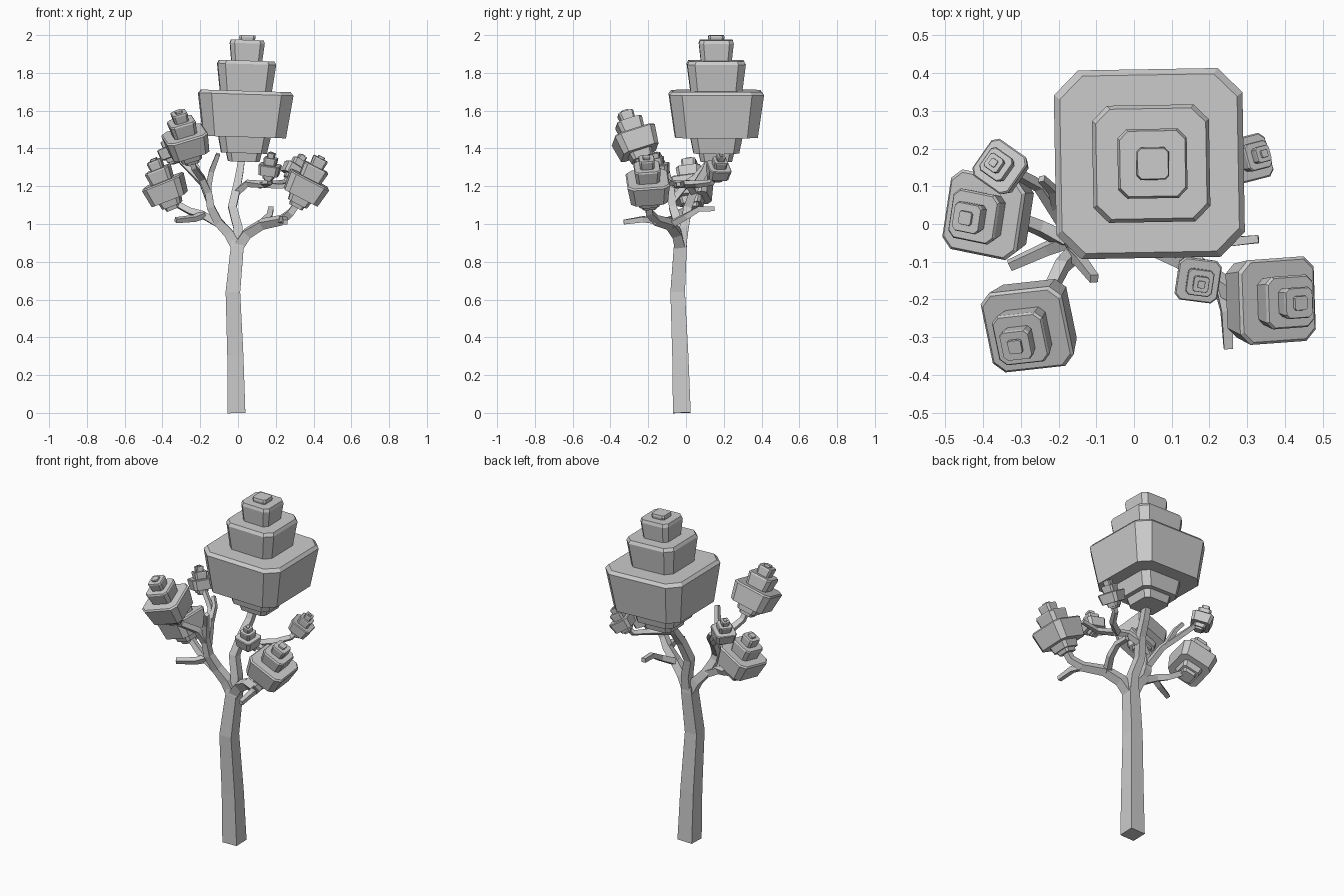
import bpy, bmesh, math
from mathutils import Vector, Quaternion

cube = bpy.data.objects.get("Cube")
if cube:
    bpy.data.objects.remove(cube)

mat = bpy.data.materials.new("pale grey")
mat.use_nodes = True
grey = (0.6, 0.6, 0.6, 1)
mat.diffuse_color = grey
mat.node_tree.nodes["Principled BSDF"].inputs["Base Color"].default_value = grey
UP = Vector((0, 0, 1))


def finish(bm, name):
    bmesh.ops.recalc_face_normals(bm, faces=bm.faces)
    mesh = bpy.data.meshes.new(name)
    bm.to_mesh(mesh)
    bm.free()
    mesh.materials.append(mat)
    obj = bpy.data.objects.new(name, mesh)
    bpy.context.collection.objects.link(obj)
    return obj


def loft(bm, rings):
    """Skin a stack of equal rings and cap both ends."""
    rows = [[bm.verts.new(p) for p in ring] for ring in rings]
    n = len(rows[0])
    for low, high in zip(rows, rows[1:]):
        for i in range(n):
            j = (i + 1) % n
            bm.faces.new((low[i], low[j], high[j], high[i]))
    bm.faces.new(rows[0][::-1])
    bm.faces.new(rows[-1])


def limb(name, points, start, end):
    """Square tapering tube along a path."""
    pts = [Vector(p) for p in points]
    last = len(pts) - 1
    rings = []
    for i, p in enumerate(pts):
        before = (p - pts[max(i - 1, 0)]).normalized()
        after = (pts[min(i + 1, last)] - p).normalized()
        turn = UP.rotation_difference(before + after)
        r = start + (end - start) * i / last
        rings.append([p + turn @ Vector((a * r, b * r, 0))
                      for a, b in ((-1, -1), (1, -1), (1, 1), (-1, 1))])
    bm = bmesh.new()
    loft(bm, rings)
    return finish(bm, name)


def octagon(half, z):
    c = half * 0.74
    return [Vector((x, y, z)) for x, y in (
        (-c, -half), (c, -half), (half, -c), (half, c),
        (c, half), (-c, half), (-half, c), (-half, -c))]


# Foliage tiers: half width at the rim, bottom height, top height
TIERS = ((0.095, 0.0, 0.07), (0.138, 0.045, 0.15), (0.25, 0.13, 0.375),
         (0.155, 0.36, 0.535), (0.092, 0.52, 0.645), (0.043, 0.63, 0.67))


def crown(name, base, direction, scale, yaw):
    bm = bmesh.new()
    for half, low, high in TIERS:
        lip = min(0.018, (high - low) * 0.3)
        loft(bm, [octagon(half * 0.87, low), octagon(half, high - lip),
                  octagon(half * 0.94, high)])
    obj = finish(bm, name)
    obj.rotation_mode = 'QUATERNION'
    obj.rotation_quaternion = (UP.rotation_difference(Vector(direction))
                               @ Quaternion(UP, math.radians(yaw)))
    obj.location = base
    obj.scale = (scale,) * 3


# Trunk
limb("trunk", [(-.008, -.022, 0), (-.014, -.03, .3), (-.027, -.044, .64),
               (-.004, -.03, .88), (-.002, -.028, .92)], .047, .03)

# Right side limbs
limb("right_limb", [(-.005, -.03, .87), (-.05, -.035, .95), (-.105, -.045, 1.01),
                    (-.145, -.07, 1.09), (-.16, -.08, 1.19)], .028, .018)
limb("right_low_branch", [(-.1, -.045, 1.0), (-.19, -.04, 1.05),
                          (-.25, -.01, 1.065), (-.35, .03, 1.12)], .02, .014)
limb("right_low_twig", [(-.18, -.045, 1.05), (-.23, -.065, 1.03),
                        (-.33, -.11, 1.02)], .017, .012)
limb("right_front_branch", [(-.16, -.08, 1.17), (-.19, -.11, 1.24),
                            (-.235, -.2, 1.3), (-.25, -.23, 1.37)], .018, .013)
limb("right_front_twig", [(-.16, -.08, 1.18), (-.14, -.1, 1.28),
                          (-.105, -.145, 1.37)], .016, .011)
limb("right_back_branch", [(-.15, -.075, 1.12), (-.19, .01, 1.22),
                           (-.25, .1, 1.28), (-.33, .145, 1.36)], .017, .011)
limb("right_back_twig", [(-.2, .03, 1.23), (-.215, .09, 1.3),
                         (-.245, .12, 1.34)], .013, .009)

# Central limbs
limb("centre_limb", [(0, -.025, .88), (.0, -.01, .98), (-.03, .01, 1.09),
                     (-.005, .05, 1.2), (.01, .1, 1.28), (.03, .16, 1.42)], .026, .017)
limb("centre_branch", [(-.005, .04, 1.17), (.05, .01, 1.215),
                       (.13, -.02, 1.21), (.17, -.09, 1.22), (.165, -.14, 1.28)], .017, .011)
limb("centre_back_branch", [(.11, -.01, 1.21), (.2, .06, 1.21),
                            (.25, .14, 1.22), (.3, .17, 1.28)], .015, .011)
limb("centre_twig", [(.12, -.02, 1.21), (.22, -.05, 1.2), (.33, -.04, 1.21)], .014, .01)

# Left side limbs
limb("left_limb", [(-.005, -.03, .87), (.05, -.05, .95), (.13, -.09, 1.0),
                   (.23, -.16, 1.02), (.28, -.195, 1.06), (.33, -.2, 1.13)], .028, .016)
limb("left_front_twig", [(.23, -.16, 1.02), (.245, -.23, 1.025),
                         (.25, -.33, 1.01)], .017, .012)
limb("left_back_twig", [(.12, -.085, .995), (.165, 0, 1.04),
                        (.175, .07, 1.08), (.175, .15, 1.08)], .017, .012)

# Foliage crowns
crown("main_crown", (.03, .16, 1.33), (.03, 0, 1), 1, 1)
crown("right_front_crown", (-.245, -.225, 1.325), (-.07, -.1, .27), .45, 9)
crown("right_low_crown", (-.34, .035, 1.08), (-.11, -.02, .27), .43, -10)
crown("left_crown", (.305, -.195, 1.09), (.14, -.015, .27), .45, 3)
crown("front_small_crown", (.16, -.135, 1.23), (.025, -.035, .2), .23, -8)
crown("back_small_crown", (.265, .16, 1.23), (.12, .04, .2), .24, 15)
crown("right_back_small_crown", (-.335, .14, 1.32), (-.05, .03, .2), .24, 55)
